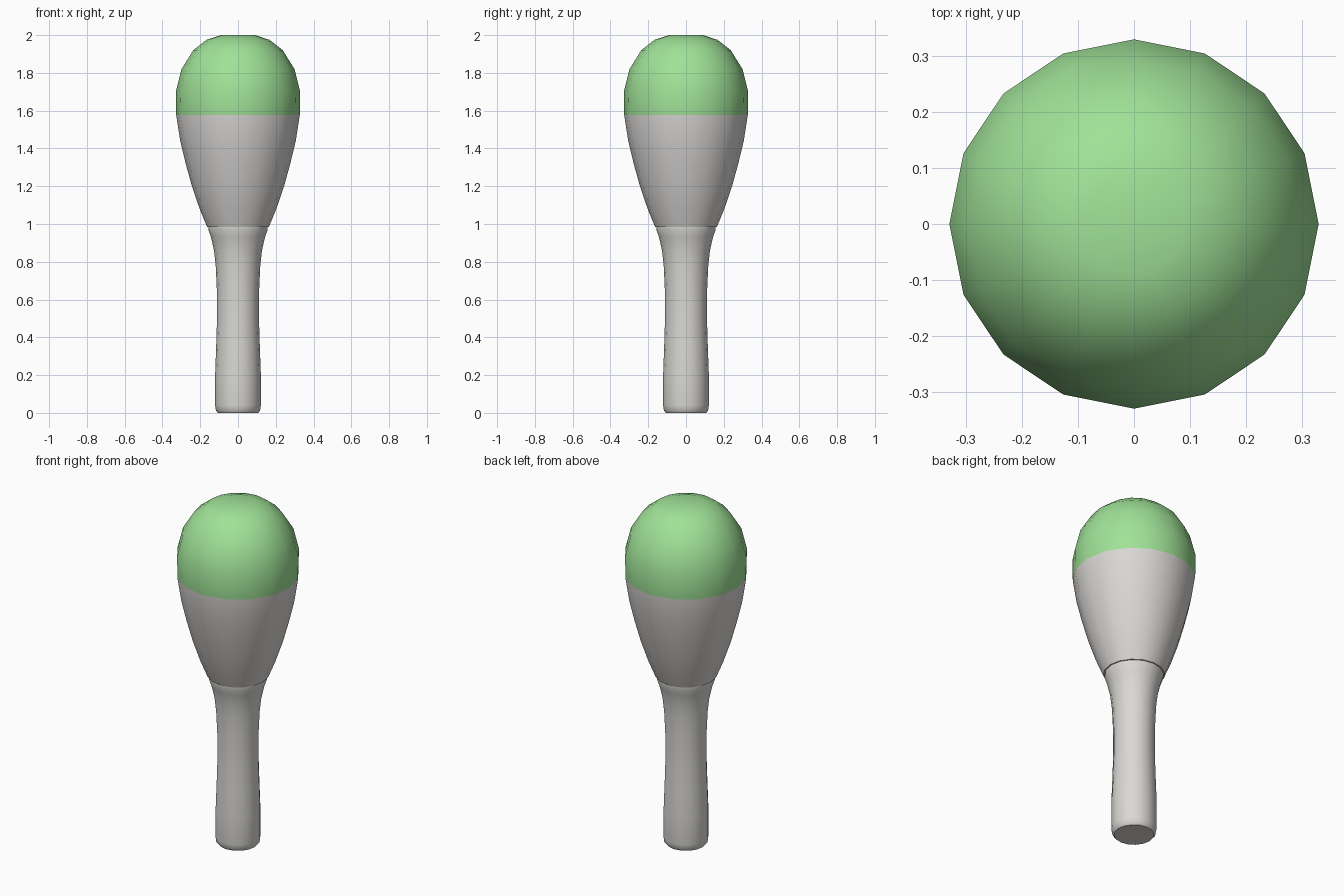
import bpy, bmesh, math

if "Cube" in bpy.data.objects:
    bpy.data.objects.remove(bpy.data.objects["Cube"])

SIDES = 16


def material(name, rgb):
    m = bpy.data.materials.new(name)
    m.diffuse_color = (*rgb, 1)
    m.use_nodes = True
    m.node_tree.nodes["Principled BSDF"].inputs["Base Color"].default_value = m.diffuse_color
    return m


green = material("light green", (0.35, 0.76, 0.31))
head_grey = material("warm grey", (0.70, 0.68, 0.66))
handle_grey = material("pale grey", (0.70, 0.69, 0.66))


def lathe(name, profile, mats, split=None):
    """Spin (radius, z) points about z; faces above split use the second material."""
    bm = bmesh.new()
    rings = []
    for r, z in profile:
        rings.append([bm.verts.new((r * math.cos(2 * math.pi * i / SIDES),
                                    r * math.sin(2 * math.pi * i / SIDES), z))
                      for i in range(SIDES)])
    for a, b in zip(rings, rings[1:]):
        for i in range(SIDES):
            j = (i + 1) % SIDES
            bm.faces.new((a[i], a[j], b[j], b[i]))
    bm.faces.new(rings[0][::-1])
    bm.faces.new(rings[-1])
    for f in bm.faces:
        if split is not None and f.calc_center_median().z > split:
            f.material_index = 1
    me = bpy.data.meshes.new(name)
    bm.to_mesh(me)
    bm.free()
    for m in mats:
        me.materials.append(m)
    ob = bpy.data.objects.new(name, me)
    bpy.context.collection.objects.link(ob)
    bpy.ops.object.select_all(action='DESELECT')
    ob.select_set(True)
    bpy.context.view_layer.objects.active = ob
    bpy.ops.object.shade_smooth_by_angle(angle=math.radians(40))
    return ob


# Slim waisted handle flaring towards the head
lathe("handle", [(0.107, 0), (0.117, 0.012), (0.121, 0.04), (0.121, 0.2),
                 (0.115, 0.37), (0.111, 0.5), (0.112, 0.65), (0.118, 0.78),
                 (0.127, 0.86), (0.143, 0.93), (0.157, 0.97), (0.157, 0.987)],
      [handle_grey])

# Egg-shaped rattle head, green on the upper part
lathe("rattle_head", [(0.164, 0.985), (0.203, 1.08), (0.244, 1.2), (0.277, 1.32),
                      (0.306, 1.44), (0.327, 1.576), (0.329, 1.70), (0.299, 1.82),
                      (0.237, 1.92), (0.167, 1.975), (0.09, 2.0)],
      [head_grey, green], split=1.576)
